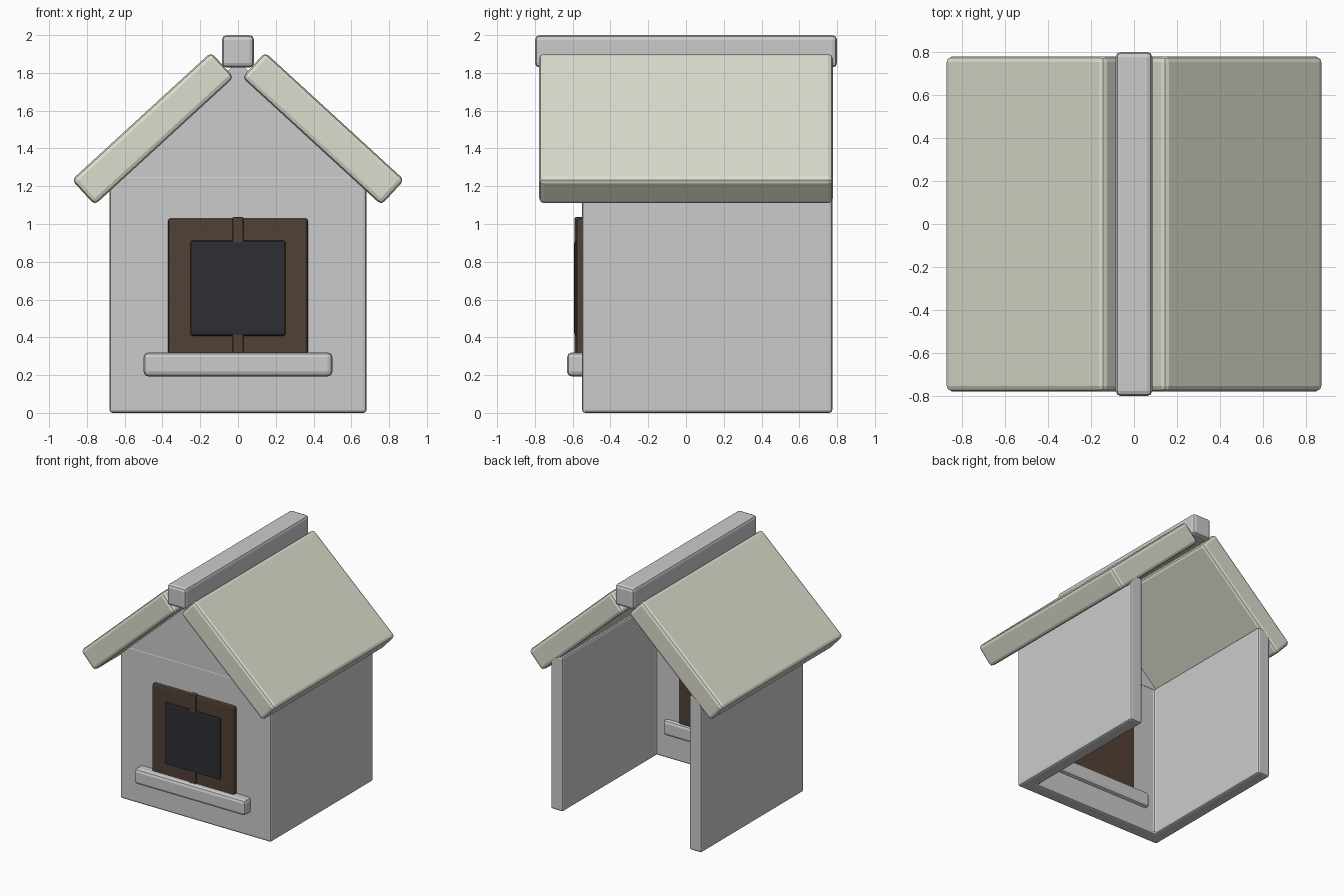
import bpy, bmesh
from math import radians

if "Cube" in bpy.data.objects:
    bpy.data.objects.remove(bpy.data.objects["Cube"])


def material(name, rgb):
    m = bpy.data.materials.new(name)
    m.diffuse_color = (*rgb, 1)
    m.use_nodes = True
    m.node_tree.nodes["Principled BSDF"].inputs["Base Color"].default_value = m.diffuse_color
    return m


def finish(name, bm, mat=None, bevel=0.0):
    bmesh.ops.recalc_face_normals(bm, faces=bm.faces)
    me = bpy.data.meshes.new(name)
    bm.to_mesh(me)
    bm.free()
    ob = bpy.data.objects.new(name, me)
    bpy.context.collection.objects.link(ob)
    if mat:
        me.materials.append(mat)
    if bevel:
        mod = ob.modifiers.new("bevel", 'BEVEL')
        mod.width = bevel
        mod.segments = 2
        mod.limit_method = 'ANGLE'
    return ob


def box(name, x, y, z, mat=None, bevel=0.0):
    bm = bmesh.new()
    bmesh.ops.create_cube(bm, size=1)
    for v in bm.verts:
        v.co = [r[0] + (c + 0.5) * (r[1] - r[0]) for c, r in zip(v.co, (x, y, z))]
    return finish(name, bm, mat, bevel)


def prism(name, points, offset, mat=None, bevel=0.0):
    bm = bmesh.new()
    face = bm.faces.new([bm.verts.new(p) for p in points])
    ext = bmesh.ops.extrude_face_region(bm, geom=[face])
    bmesh.ops.translate(bm, vec=offset,
                        verts=[g for g in ext['geom'] if isinstance(g, bmesh.types.BMVert)])
    bmesh.ops.delete(bm, geom=[face], context='FACES_ONLY') if not face.is_valid else None
    if face.is_valid and all(len(e.link_faces) > 2 for e in face.edges):
        bm.faces.remove(face)
    # close the starting side if the extrusion left it open
    bmesh.ops.holes_fill(bm, edges=[e for e in bm.edges if e.is_boundary], sides=0)
    return finish(name, bm, mat, bevel)


roof_mat = material("roof", (0.72, 0.72, 0.62))
wood = material("wood", (0.085, 0.052, 0.035))
dark = material("dark_glass", (0.028, 0.027, 0.033))

# U-shaped walls, open at the back
W, F, B, T = 0.68, -0.55, 0.775, 0.11
plan = [(-W, B), (-W, F), (W, F), (W, B), (W - T, B), (W - T, F + T), (-W + T, F + T), (-W + T, B)]
prism("walls", [(x, y, 0) for x, y in plan], (0, 0, 1.26), bevel=0.016)

# gable above the front wall
prism("gable", [(-0.67, F, 1.25), (0.67, F, 1.25), (0, F, 1.86)], (0, T, 0))

# sloped roof slabs
for side, name in ((-1, "roof_left"), (1, "roof_right")):
    slab = box(name, (-0.5, 0.5), (-0.778, 0.778), (-0.09, 0.09), roof_mat, 0.025)
    slab.location = (side * 0.451, 0, 1.505)
    slab.rotation_euler = (0, radians(42.5) * side, 0)

# ridge beam
box("ridge_beam", (-0.085, 0.085), (-0.8, 0.8), (1.828, 2.0), bevel=0.025)

# window
box("window_frame", (-0.37, 0.37), (-0.58, -0.43), (0.29, 1.03), wood, 0.014)
box("window_pane", (-0.252, 0.252), (-0.592, -0.5), (0.408, 0.912), dark, 0.012)
box("window_mullion", (-0.03, 0.03), (-0.59, -0.5), (0.285, 1.037), wood, 0.008)
box("window_sill", (-0.5, 0.5), (-0.63, -0.41), (0.193, 0.32), bevel=0.025)
